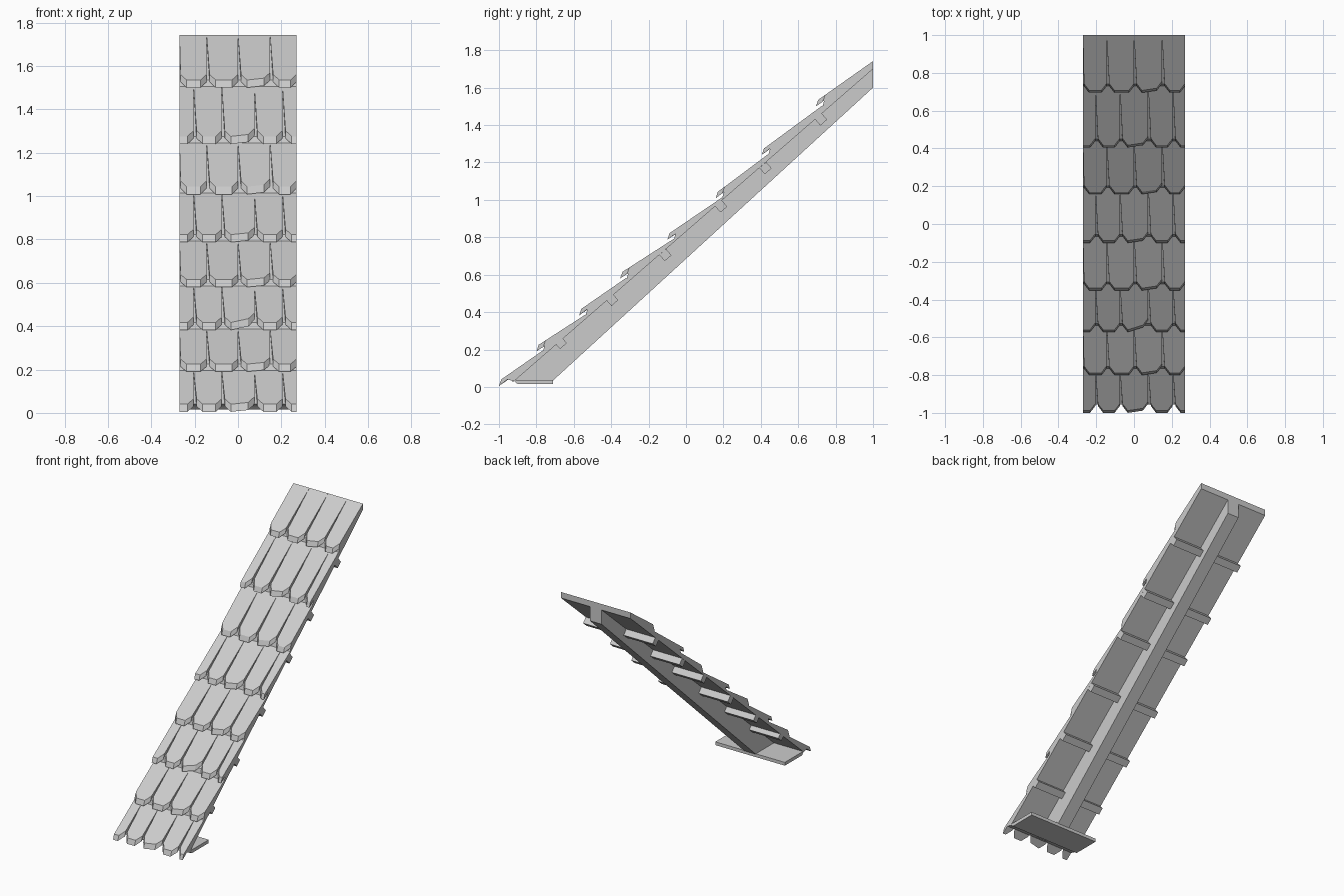
import bpy, bmesh
from math import atan2

cube = bpy.data.objects.get("Cube")
if cube:
    bpy.data.objects.remove(cube, do_unlink=True)

HALF = 0.27
grey = bpy.data.materials.new("plain_grey")
grey.use_nodes = True
grey.diffuse_color = (0.6, 0.6, 0.6, 1)
grey.node_tree.nodes["Principled BSDF"].inputs["Base Color"].default_value = (0.6, 0.6, 0.6, 1)


def finish(name, bm):
    bmesh.ops.recalc_face_normals(bm, faces=bm.faces)
    mesh = bpy.data.meshes.new(name)
    bm.to_mesh(mesh)
    bm.free()
    mesh.materials.append(grey)
    obj = bpy.data.objects.new(name, mesh)
    bpy.context.scene.collection.objects.link(obj)
    return obj


def loft(bm, lower, upper):
    """Closed solid between two matching outlines."""
    a = [bm.verts.new(p) for p in lower]
    b = [bm.verts.new(p) for p in upper]
    bm.faces.new(a)
    bm.faces.new(b[::-1])
    for i in range(len(a)):
        j = (i + 1) % len(a)
        bm.faces.new((a[i], b[i], b[j], a[j]))


def prism(name, profile, half):
    """Extrude a (y, z) profile across x."""
    bm = bmesh.new()
    loft(bm, [(-half, y, z) for y, z in profile], [(half, y, z) for y, z in profile])
    return finish(name, bm)


# Lower tip of each shingle row, as (y, z), bottom to top
tips = [(-1, 0.005), (-0.8, 0.19), (-0.572, 0.382), (-0.352, 0.58),
        (-0.1, 0.787), (0.158, 1.008), (0.405, 1.24), (0.695, 1.5)]
ends = [(y + 0.035, z + 0.005) for y, z in tips[1:]] + [(1, 1.742)]

# Roof deck with a stepped upper side and a flat underside
deck = [(1, 1.70), (-0.92, 0.03)]
for (y, z), (ey, ez) in zip(tips, ends):
    deck += [(y + 0.045, z + 0.035), (ey, ez - 0.006)]
prism("roof_deck", deck, HALF)

# Rafter, foot board and battens
prism("rafter", [(-0.93, 0.03), (-0.71, 0.035), (1, 1.60), (1, 1.705)], 0.045)
prism("foot_board", [(-0.925, 0.038), (-0.9, 0.015), (-0.71, 0.015), (-0.71, 0.038)], HALF)
for y, z in [(-0.67, 0.235), (-0.395, 0.465), (-0.11, 0.705),
             (0.188, 0.965), (0.425, 1.17), (0.722, 1.43)]:
    batten = prism("batten", [(-0.024, -0.022), (0.024, -0.022), (0.024, 0.022), (-0.024, 0.022)], HALF)
    batten.location = (0, y, z)
    batten.rotation_euler.x = atan2(0.87, 1)


def shingle(bm, x0, x1, tip, end, skew):
    """Tapered shingle with clipped lower corners and a slanted front edge."""
    (y, z), (ey, ez) = tip, end
    slope = (ez - z - 0.035) / (ey - y - 0.012)
    left_cut = 0 if x0 <= -HALF and x1 - x0 < 0.1 else 0.028
    right_cut = 0 if x1 >= HALF and x1 - x0 < 0.1 else 0.028
    lean = 0.014 if x0 > -HALF else 0.005 if left_cut else 0
    xl = x0 + lean
    # outline as (x, distance up from the tip)
    front = [(xl, left_cut * 1.3), (xl + left_cut, 0),
             (x1 - right_cut, skew), (x1, skew + right_cut * 1.3)]
    if not left_cut:
        front.pop(0)
    if not right_cut:
        front.pop()
    lower = [(x, y + d, z + d * slope) for x, d in front]
    upper = [(x, y + d + 0.012, z + d * slope + 0.035) for x, d in front]
    lower += [(x1, ey, ez - 0.012), (x0, ey, ez - 0.012)]
    upper += [(x1, ey, ez), (x0, ey, ez)]
    loft(bm, lower, upper)


# Shingle rows, alternate rows staggered by half a shingle
for i, (tip, end) in enumerate(zip(tips, ends)):
    if i % 2:
        cuts = [-HALF, -0.145, 0, 0.148, HALF]
    else:
        cuts = [-HALF, -0.205, -0.075, 0.075, 0.205, HALF]
    bm = bmesh.new()
    for k, (x0, x1) in enumerate(zip(cuts, cuts[1:])):
        skew = 0.025 if i == 2 and k == 2 else 0.012 if k == 2 else 0
        shingle(bm, x0, x1, tip, end, skew)
    finish("shingle_row", bm)
